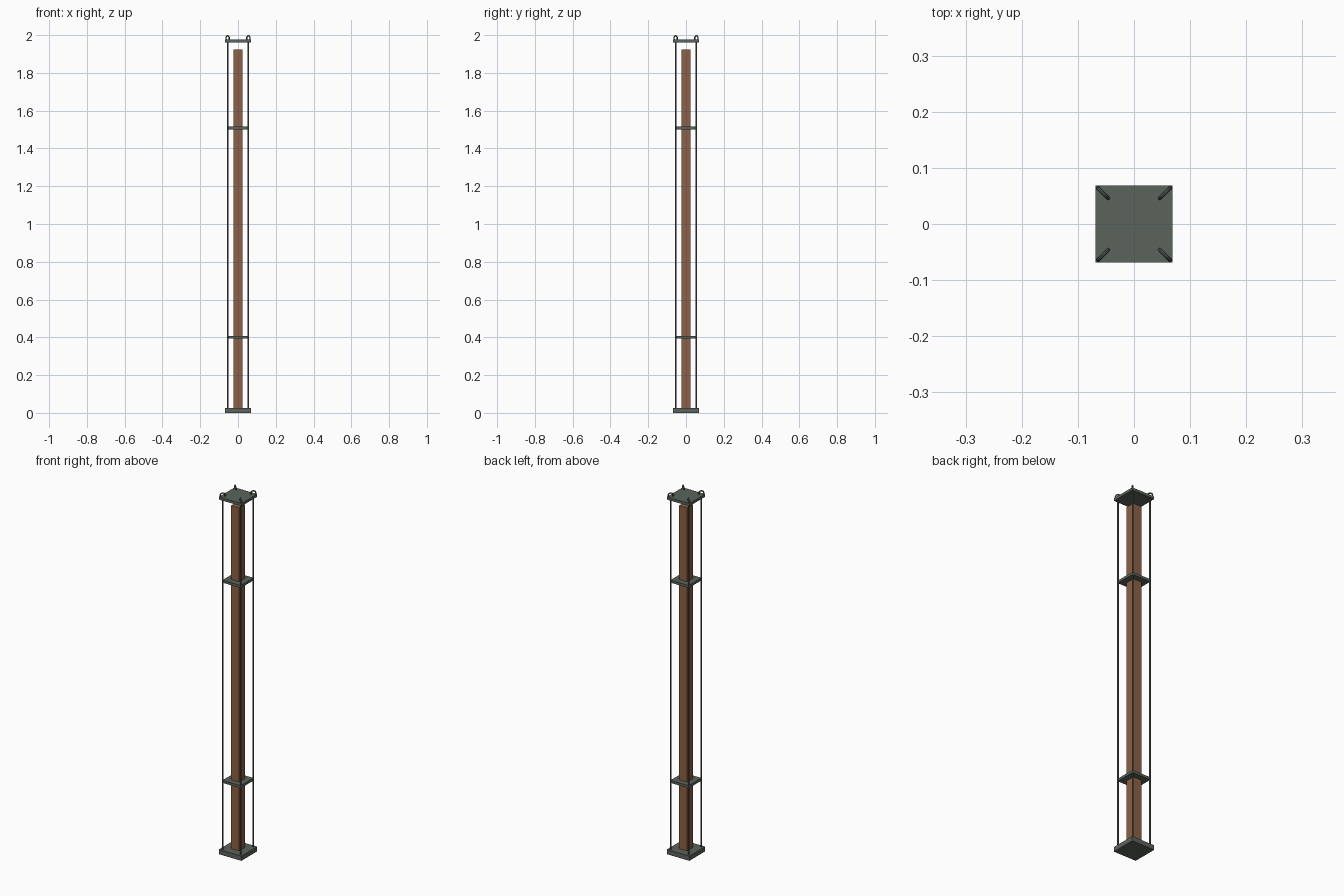
import bpy, math

if "Cube" in bpy.data.objects:
    bpy.data.objects.remove(bpy.data.objects["Cube"])

def mat(name, c):
    m = bpy.data.materials.new(name)
    m.diffuse_color = (*c, 1)
    m.use_nodes = True
    m.node_tree.nodes["Principled BSDF"].inputs["Base Color"].default_value = m.diffuse_color
    return m

metal = mat("dark_metal", (0.105, 0.125, 0.105))
wood = mat("brown_core", (0.26, 0.12, 0.06))

def box(name, half, z0, z1, m):
    bpy.ops.mesh.primitive_cube_add(size=1, location=(0, 0, (z0 + z1) / 2))
    o = bpy.context.object
    o.name = name
    o.scale = (2 * half, 2 * half, z1 - z0)
    bpy.ops.object.transform_apply(location=False, rotation=False, scale=True)
    o.data.materials.append(m)

# Plates and central core
box("base_plate", 0.069, 0, 0.026, metal)
box("core", 0.025, 0.02, 1.924, wood)
box("lower_spacer", 0.056, 0.393, 0.407, metal)
box("upper_spacer", 0.056, 1.501, 1.515, metal)
box("top_plate", 0.069, 1.962, 1.977, metal)

# Corner rods, each with a lifting ring set along the diagonal
for i, (sx, sy) in enumerate([(1, 1), (-1, 1), (-1, -1), (1, -1)]):
    x, y = 0.055 * sx, 0.055 * sy
    bpy.ops.mesh.primitive_cylinder_add(vertices=12, radius=0.004, depth=1.955, location=(x, y, 0.9975))
    rod = bpy.context.object
    rod.name = f"rod_{i + 1}"
    bpy.ops.mesh.primitive_torus_add(major_segments=24, minor_segments=8, major_radius=0.0125,
                                     minor_radius=0.0035, location=(x, y, 1.984),
                                     rotation=(math.pi / 2, 0, math.atan2(sy, sx)))
    ring = bpy.context.object
    ring.name = f"lifting_ring_{i + 1}"
    for o in (rod, ring):
        o.data.materials.append(metal)
        bpy.ops.object.select_all(action='DESELECT')
        o.select_set(True)
        bpy.context.view_layer.objects.active = o
        bpy.ops.object.shade_smooth_by_angle()
